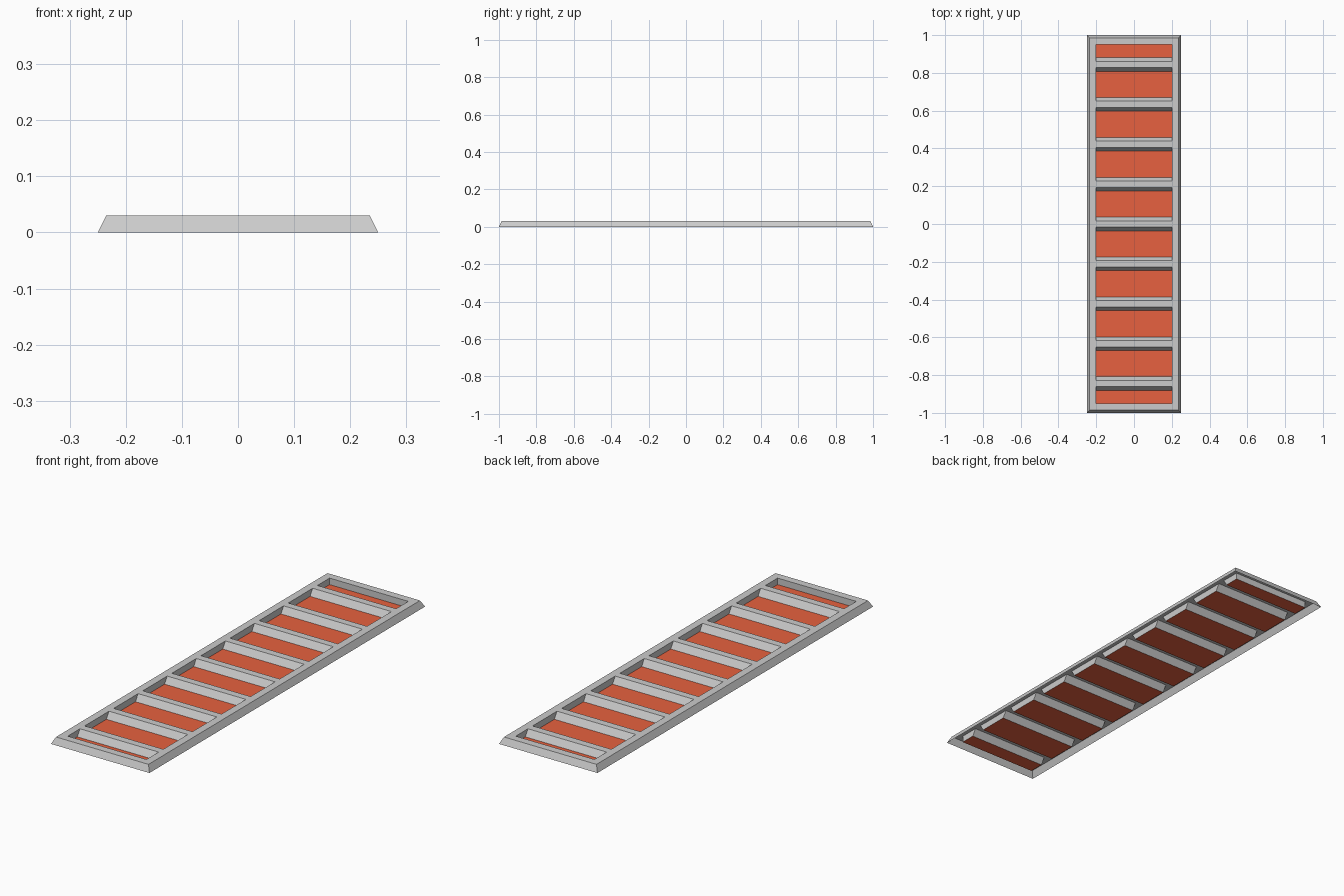
import bpy, bmesh

if "Cube" in bpy.data.objects:
    bpy.data.objects.remove(bpy.data.objects["Cube"])

H = 0.03                     # height
OX, OY, SL = 0.25, 1.0, 0.015  # outer half sizes, outer slope inset
IX, IY = 0.2, 0.95           # opening half sizes
N = 9                        # slats
PITCH = 2 * IY / N
BASE, TOP = 0.036, 0.017     # slat half widths at bottom and top


def make(name, quads, color=None):
    bm = bmesh.new()
    for q in quads:
        bm.faces.new([bm.verts.new(p) for p in q])
    bmesh.ops.remove_doubles(bm, verts=bm.verts, dist=1e-5)
    me = bpy.data.meshes.new(name)
    bm.to_mesh(me)
    bm.free()
    ob = bpy.data.objects.new(name, me)
    bpy.context.collection.objects.link(ob)
    if color:
        mat = bpy.data.materials.new(name)
        mat.diffuse_color = color
        mat.use_nodes = True
        mat.node_tree.nodes["Principled BSDF"].inputs["Base Color"].default_value = mat.diffuse_color
        me.materials.append(mat)
    return ob


def ring(x, y, z):
    return [(-x, -y, z), (x, -y, z), (x, y, z), (-x, y, z)]


def bridge(a, b):
    return [(a[i], a[(i + 1) % 4], b[(i + 1) % 4], b[i]) for i in range(4)]


centers = [-IY + PITCH * (i + 0.5) for i in range(N)]

# Open-bottomed frame: sloped outside and flat rim
outer, rim, inner = ring(OX, OY, 0), ring(OX - SL, OY - SL, H), ring(IX, IY, H)
frame = bridge(outer, rim) + bridge(rim, inner)

# End walls of the opening
frame.append([(IX, -IY, 0), (-IX, -IY, 0), (-IX, -IY, H), (IX, -IY, H)])
frame.append([(-IX, IY, 0), (IX, IY, 0), (IX, IY, H), (-IX, IY, H)])

# Cells between slats: (bottom start, bottom end, top start, top end)
lo_b = [-IY] + [c + BASE for c in centers]
hi_b = [c - BASE for c in centers] + [IY]
lo_t = [-IY] + [c + TOP for c in centers]
hi_t = [c - TOP for c in centers] + [IY]
panels = []
for a, b, ta, tb in zip(lo_b, hi_b, lo_t, hi_t):
    frame.append([(-IX, a, 0), (-IX, b, 0), (-IX, tb, H), (-IX, ta, H)])
    frame.append([(IX, b, 0), (IX, a, 0), (IX, ta, H), (IX, tb, H)])
    panels.append([(-IX, a, 0), (IX, a, 0), (IX, b, 0), (-IX, b, 0)])
make("frame", frame)

# Hollow trapezoid slats
slats = []
for c in centers:
    prof = [(c - BASE, 0), (c - TOP, H), (c + TOP, H), (c + BASE, 0)]
    for (y0, z0), (y1, z1) in zip(prof, prof[1:]):
        slats.append([(-IX, y0, z0), (IX, y0, z0), (IX, y1, z1), (-IX, y1, z1)])
make("slats", slats)

# Red panels in the cells
make("red_panels", panels, (0.8, 0.12, 0.05, 1))
